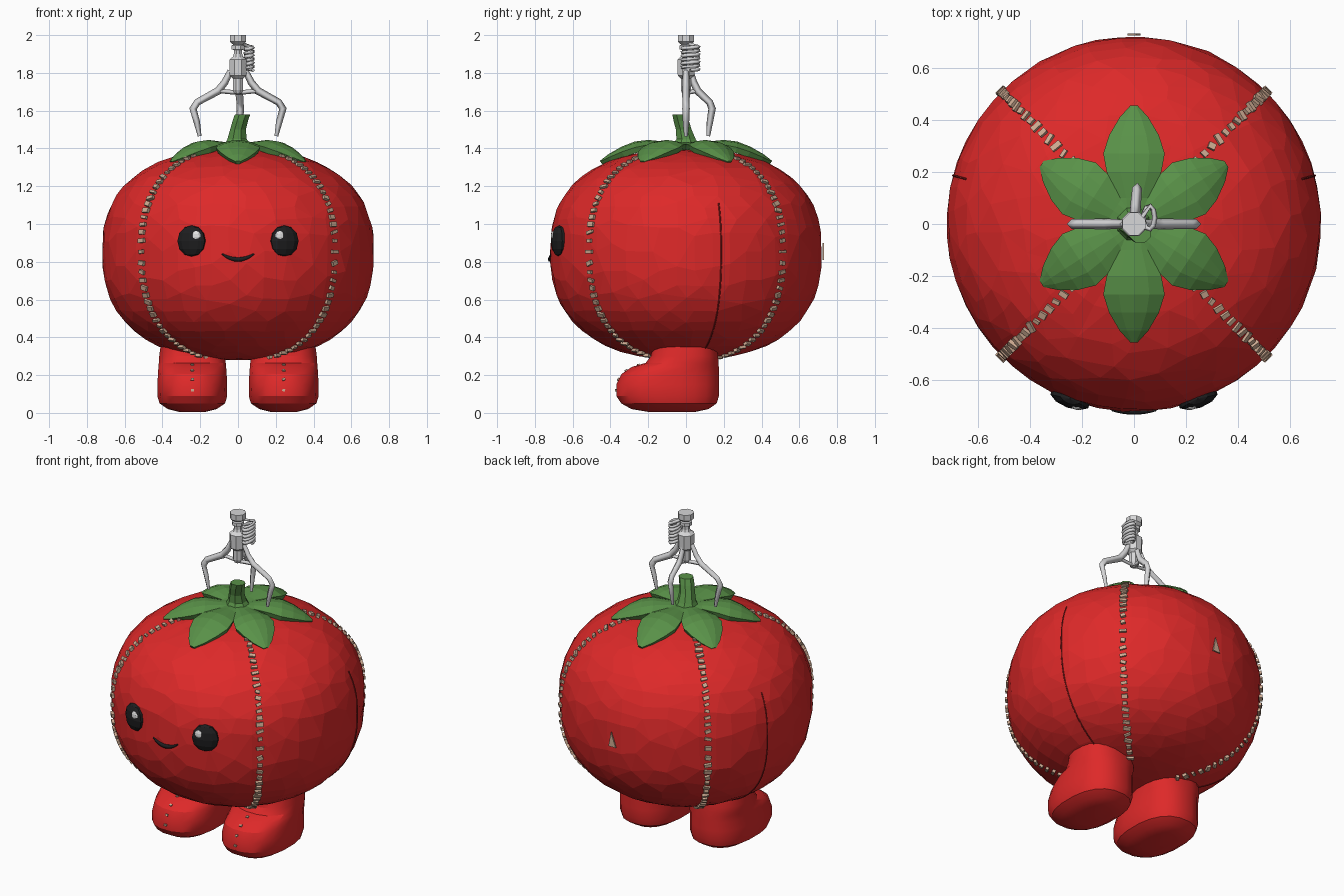
import bpy, bmesh, math, random
from mathutils import Matrix, Vector

random.seed(4)
cube = bpy.data.objects.get("Cube")
if cube:
    bpy.data.objects.remove(cube, do_unlink=True)


def material(name, rgb, rough=0.8):
    m = bpy.data.materials.new(name)
    m.use_nodes = True
    m.diffuse_color = (*rgb, 1)
    node = m.node_tree.nodes["Principled BSDF"]
    node.inputs["Base Color"].default_value = (*rgb, 1)
    node.inputs["Roughness"].default_value = rough
    return m


RED = material("tomato red", (0.73, 0.022, 0.022))
DARK_RED = material("seam dark red", (0.28, 0.012, 0.012))
GREEN = material("leaf green", (0.10, 0.285, 0.065))
STEEL = material("steel grey", (0.68, 0.68, 0.69))
TAN = material("thread tan", (0.62, 0.41, 0.29))
BLACK = material("black", (0.013, 0.013, 0.014))
WHITE = material("highlight white", (0.8, 0.8, 0.8))


def add_object(name, bm, mat):
    bmesh.ops.recalc_face_normals(bm, faces=bm.faces)
    mesh = bpy.data.meshes.new(name)
    bm.to_mesh(mesh)
    bm.free()
    mesh.materials.append(mat)
    ob = bpy.data.objects.new(name, mesh)
    bpy.context.collection.objects.link(ob)
    return ob


def select_only(ob):
    bpy.ops.object.select_all(action='DESELECT')
    ob.select_set(True)
    bpy.context.view_layer.objects.active = ob


def spow(v, e):
    return math.copysign(abs(v) ** e, v)


def loft(name, rings, mat, sides=8, power=2.0):
    """Skin stacked outlines given as (centre x, centre y, half x, half y, z)."""
    bm = bmesh.new()
    loops = []
    for cx, cy, rx, ry, z in rings:
        loop = []
        for i in range(sides):
            a = math.tau * (i + 0.5) / sides
            loop.append(bm.verts.new((cx + rx * spow(math.cos(a), 2 / power),
                                      cy + ry * spow(math.sin(a), 2 / power), z)))
        loops.append(loop)
    for low, high in zip(loops, loops[1:]):
        for i in range(sides):
            j = (i + 1) % sides
            bm.faces.new((low[i], low[j], high[j], high[i]))
    bm.faces.new(loops[0])
    bm.faces.new(loops[-1])
    return add_object(name, bm, mat)


def tube(name, points, radii, mat, resolution=0):
    curve = bpy.data.curves.new(name, 'CURVE')
    curve.dimensions = '3D'
    curve.bevel_depth = 1
    curve.bevel_resolution = resolution
    curve.use_fill_caps = True
    spline = curve.splines.new('POLY')
    spline.points.add(len(points) - 1)
    for p, co, r in zip(spline.points, points, radii):
        p.co = (*co, 1)
        p.radius = r
    curve.materials.append(mat)
    ob = bpy.data.objects.new(name, curve)
    bpy.context.collection.objects.link(ob)
    select_only(ob)
    bpy.ops.object.convert(target='MESH')


def ellipsoid(name, centre, size, turn, mat, segments=10):
    bm = bmesh.new()
    m = (Matrix.Translation(centre) @ Matrix.Rotation(turn, 4, 'Z')
         @ Matrix.Diagonal((*size, 1)))
    bmesh.ops.create_uvsphere(bm, u_segments=segments, v_segments=segments * 2 // 3,
                              radius=1, matrix=m)
    return add_object(name, bm, mat)


RADIUS, MIDDLE, POWER = 0.72, 0.855, 2.4


def body_point(t):
    """Radius and height of the body outline at latitude t."""
    half = 0.54 if t > 0 else 0.575
    return (RADIUS * math.cos(t) ** (2 / POWER),
            MIDDLE + half * spow(math.sin(t), 2 / POWER))


def radius_at(z):
    half = 0.54 if z > MIDDLE else 0.575
    return RADIUS * (1 - (abs(z - MIDDLE) / half) ** POWER) ** (1 / POWER)


# Plump body with slightly irregular facets
rings = []
for i in range(25):
    r, z = body_point(math.radians(-87 + 174 * i / 24))
    rings.append((0, 0, r, r, z))
body = loft("body", rings, RED, 48)
for v in body.data.vertices:
    v.co *= 1 + random.uniform(-0.002, 0.003)
decimate = body.modifiers.new("facets", 'DECIMATE')
decimate.ratio = 0.45


def stitch(bm, point, along, normal, size):
    across = along.cross(normal)
    m = Matrix((across, normal, along)).transposed().to_4x4()
    m = Matrix.Translation(point) @ m @ Matrix.Rotation(random.uniform(-.4, .4), 4, 'Y')
    bmesh.ops.create_cube(bm, size=1, matrix=m @ Matrix.Diagonal((*size, 1)))


# Four diagonal seams of chunky thread
bm = bmesh.new()
COUNT = 38
for k in range(4):
    a = math.pi / 4 + k * math.pi / 2
    out = Vector((math.cos(a), math.sin(a), 0))
    for i in range(COUNT):
        t = math.radians(-74 + 144 * i / (COUNT - 1))
        (r, z), (r2, z2) = body_point(t), body_point(t + 0.01)
        along = (out * (r2 - r) + Vector((0, 0, z2 - z))).normalized()
        normal = Vector((-out.y, out.x, 0)).cross(along)
        stitch(bm, out * r + Vector((0, 0, z)) + normal * 0.003, along, normal,
               (random.uniform(0.024, 0.044), 0.02, random.uniform(0.014, 0.026)))
add_object("body_seam_stitches", bm, TAN)

# Plain sewn lines on both sides
for side, a in (("left", 15), ("right", 165)):
    points = []
    for i in range(16):
        r, z = body_point(math.radians(-66 + 6 * i))
        points.append((r * math.cos(math.radians(a)), r * math.sin(math.radians(a)), z))
    tube(side + "_side_seam", points, [0.004] * len(points), DARK_RED)

# Little tear at the back
bm = bmesh.new()
bm.faces.new([bm.verts.new((x, radius_at(z) + 0.004, z))
              for x, z in ((-0.025, 0.81), (0.025, 0.81), (0.008, 0.90))])
tear = add_object("back_tear", bm, TAN)
tear.modifiers.new("thickness", 'SOLIDIFY').thickness = 0.008

# Feet: (front y, back y, half width, height)
FOOT = [(-0.20, 0.05, 0.07, 0.005), (-0.29, 0.12, 0.13, 0.02), (-0.345, 0.165, 0.175, 0.05),
        (-0.372, 0.177, 0.187, 0.09), (-0.372, 0.177, 0.186, 0.15),
        (-0.345, 0.177, 0.184, 0.205), (-0.29, 0.176, 0.181, 0.243),
        (-0.215, 0.174, 0.179, 0.265), (-0.188, 0.172, 0.177, 0.30),
        (-0.18, 0.165, 0.17, 0.352)]
for side, s in (("left", 1), ("right", -1)):
    x = 0.242 * s
    foot = loft(side + "_foot", [(x, (f + b) / 2, w, (b - f) / 2, z) for f, b, w, z in FOOT],
                RED, 20, 2.4)
    select_only(foot)
    bpy.ops.object.shade_smooth_by_angle(angle=math.radians(25))
    # Sparse thread down the middle of the toe
    bm = bmesh.new()
    for (f, b, w, z), (f2, b2, w2, z2) in zip(FOOT[3:], FOOT[4:8]):
        along = Vector((0, f2 - f, z2 - z)).normalized()
        normal = along.cross(Vector((-1, 0, 0)))
        stitch(bm, Vector((x, (f + f2) / 2, (z + z2) / 2)), along, normal, (0.016, 0.01, 0.012))
    add_object(side + "_foot_stitches", bm, TAN)

# Eyes with highlights
for side, s in (("left", 1), ("right", -1)):
    turn = s * math.atan2(0.245, 0.665)
    ellipsoid(side + "_eye", (0.245 * s, -0.671, 0.91), (0.081, 0.036, 0.083), turn, BLACK)
    ellipsoid(side + "_eye_highlight", (0.222 * s, -0.705, 0.938), (0.024, 0.009, 0.026),
              turn * 0.6, WHITE, 8)

# Smile
points, radii = [], []
for i in range(9):
    u = i / 4 - 1
    x, z = 0.085 * u, 0.812 + 0.03 * u * u
    points.append((x, -math.sqrt(radius_at(z) ** 2 - x * x), z))
    radii.append(0.004 + 0.009 * (1 - u * u))
tube("mouth", points, radii, BLACK, 1)

# Leaf crown: (distance, half width, ridge height, edge drop)
LEAF = [(0.0, 0.04, 1.43, 0.0), (0.1, 0.06, 1.435, 0.012), (0.2, 0.105, 1.445, 0.025),
        (0.27, 0.118, 1.437, 0.032), (0.34, 0.096, 1.41, 0.028), (0.41, 0.055, 1.37, 0.018),
        (0.455, 0.014, 1.335, 0.004)]
for k, (angle, length) in enumerate([(90, 1), (-90, 1), (33, .93), (147, .93),
                                     (-33, .93), (-147, .93)]):
    bm = bmesh.new()
    rows = []
    for d, w, z, drop in LEAF:
        rows.append([bm.verts.new((d * length, w * u, z - drop * u * u))
                     for u in (-1, -0.5, 0, 0.5, 1)])
    for a, b in zip(rows, rows[1:]):
        for i in range(4):
            bm.faces.new((a[i], b[i], b[i + 1], a[i + 1]))
    bmesh.ops.rotate(bm, verts=bm.verts, cent=(0, 0, 0),
                     matrix=Matrix.Rotation(math.radians(angle), 3, 'Z'))
    leaf = add_object("leaf_%d" % (k + 1), bm, GREEN)
    if leaf.data.polygons[0].normal.z < 0:
        leaf.data.flip_normals()
    thick = leaf.modifiers.new("thickness", 'SOLIDIFY')
    thick.thickness = 0.032
    thick.offset = -1

# Bent stem
loft("stem", [(0, 0, .08, .08, 1.41), (-.005, 0, .055, .055, 1.45),
              (0, -.012, .045, .045, 1.50), (.012, -.025, .044, .044, 1.545),
              (.024, -.035, .044, .04, 1.58)], GREEN, 8)

# Claw hub, neck and cap
loft("claw_hub", [(0, 0, r, r, z) for r, z in
                  [(.022, 1.69), (.03, 1.71), (.03, 1.77), (.047, 1.785), (.05, 1.87),
                   (.03, 1.885), (.024, 1.90), (.024, 1.92), (.036, 1.925), (.036, 1.945),
                   (.028, 1.95), (.047, 1.965), (.047, 2.0)]], STEEL, 8)

# Three hooked prongs and their links: (reach, height)
PRONG = [(0.04, 1.81), (0.07, 1.75), (0.105, 1.705), (0.215, 1.645), (0.238, 1.61),
         (0.218, 1.54), (0.203, 1.465)]
WIDTHS = [0.016, 0.019, 0.021, 0.019, 0.02, 0.017, 0.01]
for name, dx, dy in (("left", 1, 0), ("right", -1, 0), ("back", 0.05, 0.58)):
    tube(name + "_claw_prong", [(r * dx, r * dy, z) for r, z in PRONG], WIDTHS, STEEL)
    tube(name + "_claw_link", [(0, 0, 1.695), (0.105 * dx, 0.105 * dy, 1.705)],
         [0.012, 0.012], STEEL)

# Coiled cable beside the hub
coil = []
for i in range(57):
    a = math.tau * i / 9
    coil.append((0.058 + 0.022 * math.cos(a), 0.024 + 0.045 * math.sin(a), 1.815 + 0.0022 * i))
coil.append((0.02, 0.01, 1.955))
tube("coiled_cable", coil, [0.01] * len(coil), STEEL)
